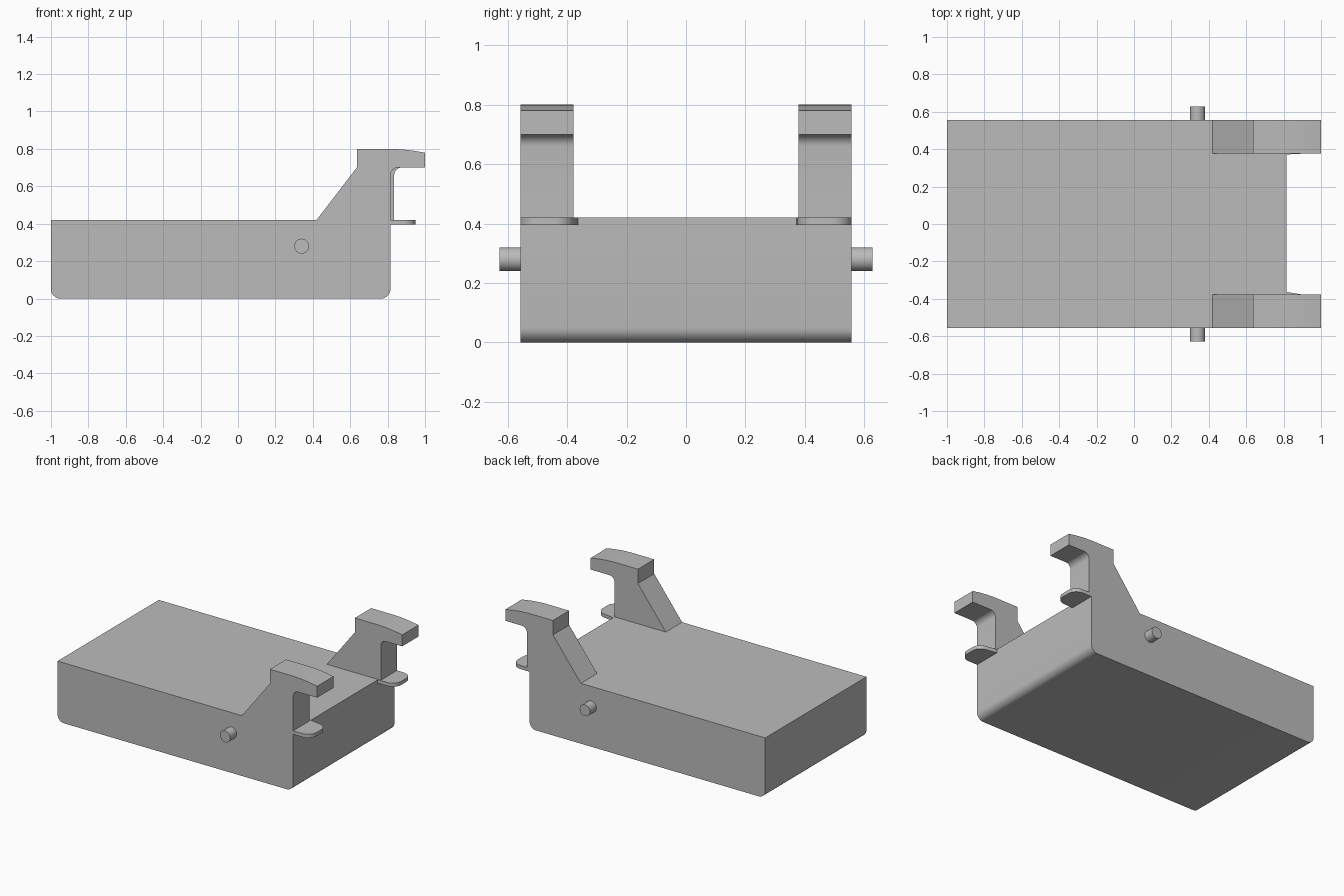
import bpy
import bmesh
from math import cos, sin, radians, pi
from mathutils import Vector

cube = bpy.data.objects.get("Cube")
if cube:
    bpy.data.objects.remove(cube, do_unlink=True)

grey = bpy.data.materials.new("plain grey")
grey.use_nodes = True
grey.diffuse_color = (0.5, 0.5, 0.5, 1)
grey.node_tree.nodes["Principled BSDF"].inputs["Base Color"].default_value = grey.diffuse_color

HALF = 0.557        # half width of the tray
INNER = 0.378       # inner side of each arm
TOP = 0.42          # top of the tray


def arc(cx, cy, r, start, end, steps=8):
    angles = [radians(start + (end - start) * i / steps) for i in range(steps + 1)]
    return [(cx + r * cos(a), cy + r * sin(a)) for a in angles]


def finish(bm, name):
    bmesh.ops.recalc_face_normals(bm, faces=bm.faces)
    mesh = bpy.data.meshes.new(name)
    bm.to_mesh(mesh)
    bm.free()
    mesh.materials.append(grey)
    obj = bpy.data.objects.new(name, mesh)
    bpy.context.collection.objects.link(obj)
    bpy.ops.object.select_all(action='DESELECT')
    obj.select_set(True)
    bpy.context.view_layer.objects.active = obj
    bpy.ops.object.shade_smooth_by_angle(angle=radians(30))
    return obj


def extrude(name, points, low, high, axis):
    """Extrude a flat outline along y (x-z outline) or z (x-y outline)."""
    bm = bmesh.new()
    if axis == 'y':
        verts = [bm.verts.new((a, low, b)) for a, b in points]
        step = Vector((0, high - low, 0))
    else:
        verts = [bm.verts.new((a, b, low)) for a, b in points]
        step = Vector((0, 0, high - low))
    face = bm.faces.new(verts)
    result = bmesh.ops.extrude_face_region(bm, geom=[face], use_keep_orig=True)
    moved = [v for v in result["geom"] if isinstance(v, bmesh.types.BMVert)]
    bmesh.ops.translate(bm, verts=moved, vec=step)
    return finish(bm, name)


# Tray with rounded lower ends
r = 0.05
tray = [(-1, TOP)] + arc(-1 + r, r, r, 180, 270) + arc(0.815 - r, r, r, 270, 360) + [(0.815, TOP)]
extrude("tray", tray, -HALF, HALF, 'y')

for side, label, web, tab_in in ((-1, "front", 0.815, 0.363), (1, "back", 0.835, 0.372)):
    # Hooked arm: sloped back, gently falling top, filleted underside
    arm = [(0.42, TOP), (0.635, 0.70), (0.635, 0.80), (0.82, 0.80), (0.88, 0.797),
           (0.94, 0.79), (1, 0.78), (1, 0.70)]
    arm += arc(web + 0.04, 0.66, 0.04, 90, 180) + [(web, TOP)]
    low, high = sorted((side * INNER, side * HALF))
    extrude(label + "_hook_arm", arm, low, high, 'y')

    # Thin rounded tab below the hook
    c = 0.065
    tab = [(0.80, HALF)] + arc(0.95 - c, HALF - c, c, 90, 0)
    tab += arc(0.95 - c, INNER + c - 0.003, c, 0, -90) + [(0.815, tab_in), (0.80, tab_in)]
    extrude(label + "_tab", [(x, side * y) for x, y in tab], 0.395, TOP, 'z')

    # Pivot peg
    peg = arc(0.34, 0.28, 0.04, 0, 345, 23)
    low, high = sorted((side * 0.54, side * 0.627))
    extrude(label + "_pivot_peg", peg, low, high, 'y')
